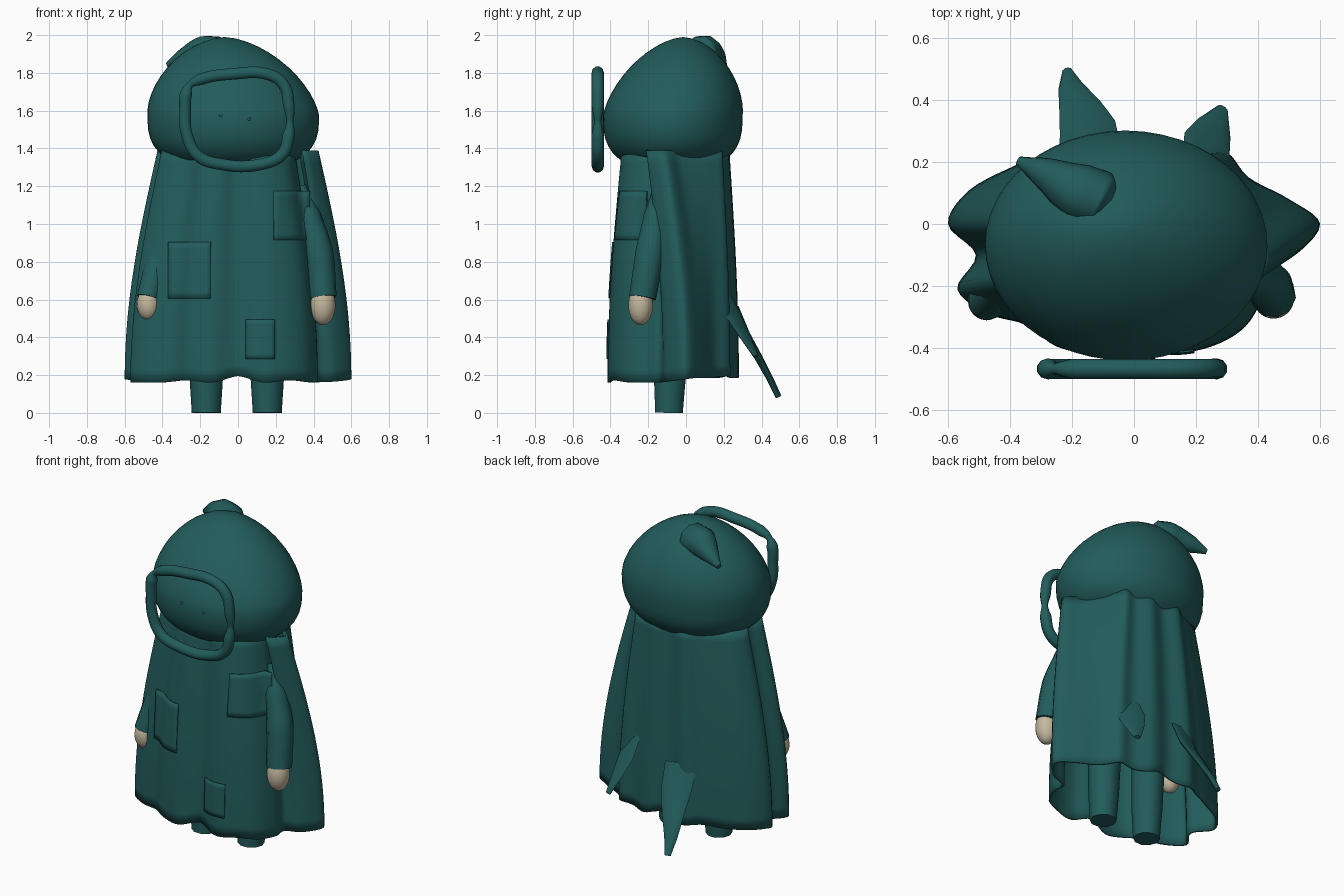
import bpy, bmesh, math
from mathutils import Vector
from mathutils.bvhtree import BVHTree

if "Cube" in bpy.data.objects:
    bpy.data.objects.remove(bpy.data.objects["Cube"], do_unlink=True)


def material(name, rgb):
    m = bpy.data.materials.new(name)
    m.use_nodes = True
    m.diffuse_color = (*rgb, 1)
    m.node_tree.nodes["Principled BSDF"].inputs["Base Color"].default_value = (*rgb, 1)
    return m


TEAL = material("deep teal", (0.016, 0.108, 0.106))
BEIGE = material("pale beige", (0.55, 0.48, 0.34))


def finish(ob, mat=TEAL, angle=50):
    bpy.ops.object.select_all(action='DESELECT')
    ob.select_set(True)
    bpy.context.view_layer.objects.active = ob
    ob.data.materials.clear()
    ob.data.materials.append(mat)
    bpy.ops.object.shade_smooth_by_angle(angle=math.radians(angle))
    return ob


def make(name, verts, faces, mat=TEAL, angle=50):
    me = bpy.data.meshes.new(name)
    me.from_pydata(verts, [], faces)
    ob = bpy.data.objects.new(name, me)
    bpy.context.collection.objects.link(ob)
    return finish(ob, mat, angle)


def grid_faces(rows, cols, closed):
    span = cols if closed else cols - 1
    return [(r * cols + c, r * cols + (c + 1) % cols,
             (r - 1) * cols + (c + 1) % cols, (r - 1) * cols + c)
            for r in range(1, rows) for c in range(span)]


def ellipsoid(name, centre, size, mat=TEAL, segs=32):
    bpy.ops.mesh.primitive_uv_sphere_add(segments=segs, ring_count=segs // 2, location=centre)
    ob = bpy.context.object
    ob.name = name
    for v in ob.data.vertices:
        v.co = Vector(a * b for a, b in zip(v.co, size))
    return finish(ob, mat)


def tube(name, points, closed=False, sides=3):
    """Tapered tube through points of (x, y, z, radius)."""
    cu = bpy.data.curves.new(name, 'CURVE')
    cu.dimensions = '3D'
    cu.bevel_depth = 1
    cu.bevel_resolution = sides
    cu.use_fill_caps = True
    cu.resolution_u = 6
    sp = cu.splines.new('BEZIER')
    sp.bezier_points.add(len(points) - 1)
    sp.use_cyclic_u = closed
    for bp, (x, y, z, r) in zip(sp.bezier_points, points):
        bp.co, bp.radius = (x, y, z), r
        bp.handle_left_type = bp.handle_right_type = 'AUTO'
    ob = bpy.data.objects.new(name, cu)
    bpy.context.collection.objects.link(ob)
    bpy.ops.object.select_all(action='DESELECT')
    ob.select_set(True)
    bpy.context.view_layer.objects.active = ob
    bpy.ops.object.convert(target='MESH')
    return finish(bpy.context.object)


def spline(p, steps):
    """Closed smooth curve through the points."""
    out, n = [], len(p)
    for i in range(n):
        a, b, c, d = (Vector(p[(i + k) % n]) for k in (-1, 0, 1, 2))
        for s in range(steps):
            t = s / steps
            out.append(0.5 * (2 * b + (c - a) * t + (2 * a - 5 * b + 4 * c - d) * t ** 2
                              + (3 * b - a - 3 * c + d) * t ** 3))
    return out


# Hooded head: wide oval, slightly conical crown, full rounded underside
head = ellipsoid("head", (0, 0, 0), (1, 1, 1), segs=48)
for v in head.data.vertices:
    x, y, z = v.co
    r = min(1, math.hypot(x, y))
    if z > 0:
        z = max(0, 1 - r ** 1.68) ** (1 / 1.68) * 0.42
        x, y = x - 0.1 * z / 0.42, y + 0.15 * z / 0.42
    else:
        z = -max(0, 1 - r ** 2.7) ** (1 / 2.7) * 0.29
    v.co = (-0.025 + 0.455 * x, -0.07 + 0.37 * y, 1.57 + z)

# Cloak: pleated outline flaring from inside the hood down to the hem
outline = [(0, -.38), (.12, -.415), (.25, -.395), (.36, -.33), (.42, -.22), (.42, -.14),
           (.52, -.10), (.6, 0), (.5, .08), (.37, .15), (.3, .23), (.2, .23), (.08, .275),
           (-.05, .25), (-.18, .28), (-.28, .23), (-.38, .19), (-.53, .11), (-.6, 0),
           (-.51, -.1), (-.57, -.21), (-.47, -.29), (-.35, -.325), (-.25, -.395),
           (-.13, -.415)]
ring = spline(outline, 5)
ROWS = 20
TOP = 1.39
cloak_verts = []
for r in range(ROWS):
    t = r / (ROWS - 1)
    e = math.sin(t * math.pi / 2)
    for p in ring:
        middle = max(0, 1 - abs(p.x) / 0.45)
        hem = 0.16 + 0.035 * middle * (1 + math.cos(p.x * 21)) / 2
        hem += 0.025 * min(1, max(0, (p.y + 0.15) * 5))
        # the loose flap on the left side starts further forward
        flap = min(1, max(0, (p.x - 0.36) * 8)) * 0.12 * (1 - e) if p.y > -0.12 else 0
        depth = 0.82 + 0.18 * e
        cloak_verts.append((p.x * (0.71 + 0.29 * e), p.y * depth - flap,
                            TOP + (hem - TOP) * t))
cloak_faces = grid_faces(ROWS, len(ring), True)
cloak_tree = BVHTree.FromPolygons(cloak_verts, cloak_faces)
cloak = make("cloak", cloak_verts, cloak_faces, angle=70)
thick = cloak.modifiers.new("thickness", 'SOLIDIFY')
thick.thickness = 0.014
thick.offset = -1

# Cloth patches draped over the front of the cloak
for name, x0, x1, z0, z1 in (("waist_patch", -.37, -.145, .605, .905),
                             ("chest_patch", .19, .38, .915, 1.175),
                             ("hem_patch", .04, .195, .285, .495)):
    n, verts = 9, []
    for j in range(n):
        for i in range(n):
            x, z = x0 + (x1 - x0) * i / (n - 1), z1 + (z0 - z1) * j / (n - 1)
            hit = cloak_tree.ray_cast(Vector((x, -2, z)), Vector((0, 1, 0)))[0]
            verts.append((x, min(hit.y if hit else -0.2, -0.2) - 0.008, z))
    patch = make(name, verts, grid_faces(n, n, False), angle=70)
    mod = patch.modifiers.new("thickness", 'SOLIDIFY')
    mod.thickness = 0.006

# Face frame: rounded loop with two pinched joints
frame = [(-.2, 1.765, .032), (-.02, 1.795, .032), (.16, 1.792, .032), (.24, 1.74, .032),
         (.27, 1.62, .032), (.275, 1.54, .018), (.268, 1.47, .034), (.235, 1.37, .032),
         (.13, 1.318, .032), (-.1, 1.318, .032), (-.21, 1.36, .032), (-.27, 1.47, .032),
         (-.28, 1.6, .032), (-.275, 1.69, .034), (-.255, 1.735, .018)]
tube("face_frame", [(x, -0.467, z, r) for x, z, r in frame], closed=True)

# Tiny eyes on the face surface
face_tree = BVHTree.FromPolygons([v.co for v in head.data.vertices],
                                 [p.vertices for p in head.data.polygons])
for side, x, z in (("right", -.09, 1.575), ("left", .06, 1.555)):
    spot = face_tree.ray_cast(Vector((x, -2, z)), Vector((0, 1, 0)))[0]
    ellipsoid(side + "_eye", spot, (.01, .004, .008), segs=12)

# Drooping hood point
tube("hood_point", [(-.075, .055, 1.9, .06), (-.11, .075, 1.9, .096), (-.18, .105, 1.905, .093),
                    (-.28, .16, 1.88, .055), (-.372, .203, 1.842, .016)])

# Sleeves and hands
tube("left_sleeve", [(.33, -.14, 1.2, .03), (.375, -.16, 1.04, .065),
                     (.425, -.19, .85, .079), (.45, -.23, .61, .073)])
tube("right_sleeve", [(-.36, -.16, 1.1, .04), (-.42, -.2, .85, .06), (-.475, -.25, .61, .062)])
ellipsoid("left_hand", (.45, -.24, .57), (.066, .065, .105), BEIGE)
ellipsoid("right_hand", (-.475, -.25, .575), (.06, .06, .085), BEIGE)

# Legs
for side, x in (("left", .155), ("right", -.168)):
    tube(side + "_leg", [(x, -.09, 0, .077), (x, -.085, .2, .089), (x, -.07, .6, .1)])


def leaf(name, rows, side, normal, thickness):
    """Flat tapering strip: rows of (x, y, z, half width)."""
    side, normal = Vector(side).normalized(), Vector(normal).normalized()
    verts, k = [], 10
    for x, y, z, w in rows:
        for i in range(k):
            a = -math.tau * i / k
            verts.append(Vector((x, y, z)) + side * w * math.cos(a)
                         + normal * min(thickness, w) * math.sin(a))
    faces = grid_faces(len(rows), k, True)
    faces += [tuple(range(k)), tuple(range((len(rows) - 1) * k, len(rows) * k))[::-1]]
    ob = make(name, verts, faces)
    bm = bmesh.new()
    bm.from_mesh(ob.data)
    bmesh.ops.recalc_face_normals(bm, faces=bm.faces)
    bm.to_mesh(ob.data)
    bm.free()


# Tail strips hanging behind the cloak
leaf("long_tail", [(-.145, .25, .56, .1), (-.15, .31, .42, .092), (-.175, .38, .3, .068),
                   (-.205, .445, .18, .04), (-.215, .49, .085, .018)],
     (.95, .25, 0), (-.2, .85, .45), .016)
leaf("short_tail", [(.2, .2, .64, .05), (.235, .25, .52, .085), (.26, .31, .41, .06),
                    (.285, .37, .3, .02)], (.8, -.5, 0), (.45, .75, .4), .012)
